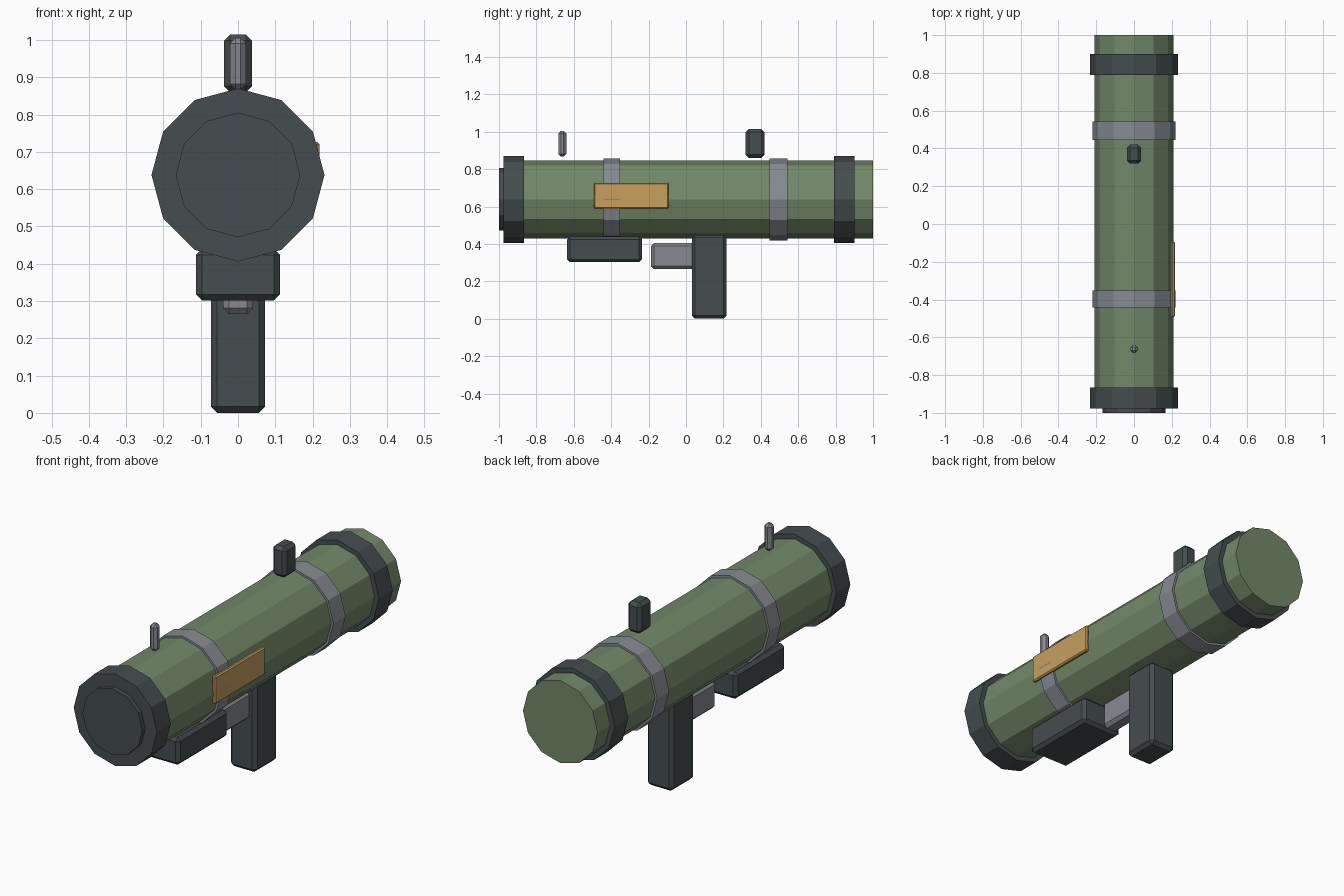
import bpy, bmesh
from math import radians
from mathutils import Matrix

if "Cube" in bpy.data.objects:
    bpy.data.objects.remove(bpy.data.objects["Cube"])

ZC = 0.638  # height of the tube axis


def material(name, rgb):
    m = bpy.data.materials.new(name)
    m.diffuse_color = (*rgb, 1)
    m.use_nodes = True
    m.node_tree.nodes["Principled BSDF"].inputs["Base Color"].default_value = m.diffuse_color
    return m


GREEN = material("olive", (0.17, 0.25, 0.14))
DARK = material("dark_metal", (0.06, 0.075, 0.08))
GREY = material("grey_metal", (0.24, 0.26, 0.29))
TAN = material("tan", (0.58, 0.35, 0.11))


def finish(bm, name, mat):
    bmesh.ops.recalc_face_normals(bm, faces=bm.faces)
    me = bpy.data.meshes.new(name)
    bm.to_mesh(me)
    bm.free()
    me.materials.append(mat)
    ob = bpy.data.objects.new(name, me)
    bpy.context.collection.objects.link(ob)
    return ob


def drum(name, r, y0, y1, mat):
    """12-sided cylinder along y with a corner at the top."""
    bm = bmesh.new()
    bmesh.ops.create_cone(bm, cap_ends=True, segments=12, radius1=r, radius2=r, depth=y1 - y0)
    bm.transform(Matrix.Translation((0, (y0 + y1) / 2, ZC)) @ Matrix.Rotation(radians(90), 4, 'X'))
    return finish(bm, name, mat)


def box(name, xs, ys, zs, bevel, mat):
    """Chamfered box given by its extents."""
    bm = bmesh.new()
    bmesh.ops.create_cube(bm, size=1)
    spans = (xs, ys, zs)
    size = [b - a for a, b in spans]
    mid = [(a + b) / 2 for a, b in spans]
    bm.transform(Matrix.Translation(mid) @ Matrix.Diagonal((*size, 1)))
    ob = finish(bm, name, mat)
    mod = ob.modifiers.new("chamfer", 'BEVEL')
    mod.width = bevel
    mod.segments = 1
    return ob


# Tube, front cap and the rings around it
drum("tube", 0.208, -0.95, 1.0, GREEN)
drum("front_cap", 0.167, -1.0, -0.96, DARK)
drum("front_ring", 0.232, -0.976, -0.866, DARK)
drum("rear_ring", 0.232, 0.79, 0.90, DARK)
drum("front_band", 0.219, -0.442, -0.352, GREY)
drum("rear_band", 0.219, 0.446, 0.543, GREY)

# Sights on top
box("front_sight", (-0.021, 0.021), (-0.683, -0.64), (0.868, 1.005), 0.014, GREY)
box("rear_sight", (-0.038, 0.038), (0.319, 0.42), (0.86, 1.015), 0.017, DARK)

# Grip, trigger and fore handle underneath
box("grip", (-0.073, 0.073), (0.032, 0.217), (0.0, 0.45), 0.017, DARK)
box("trigger", (-0.04, 0.04), (-0.187, 0.05), (0.265, 0.405), 0.016, GREY)
box("fore_handle", (-0.113, 0.113), (-0.635, -0.235), (0.302, 0.44), 0.016, DARK)

# Side plate
box("side_plate", (0.197, 0.218), (-0.492, -0.094), (0.588, 0.727), 0.006, TAN)
